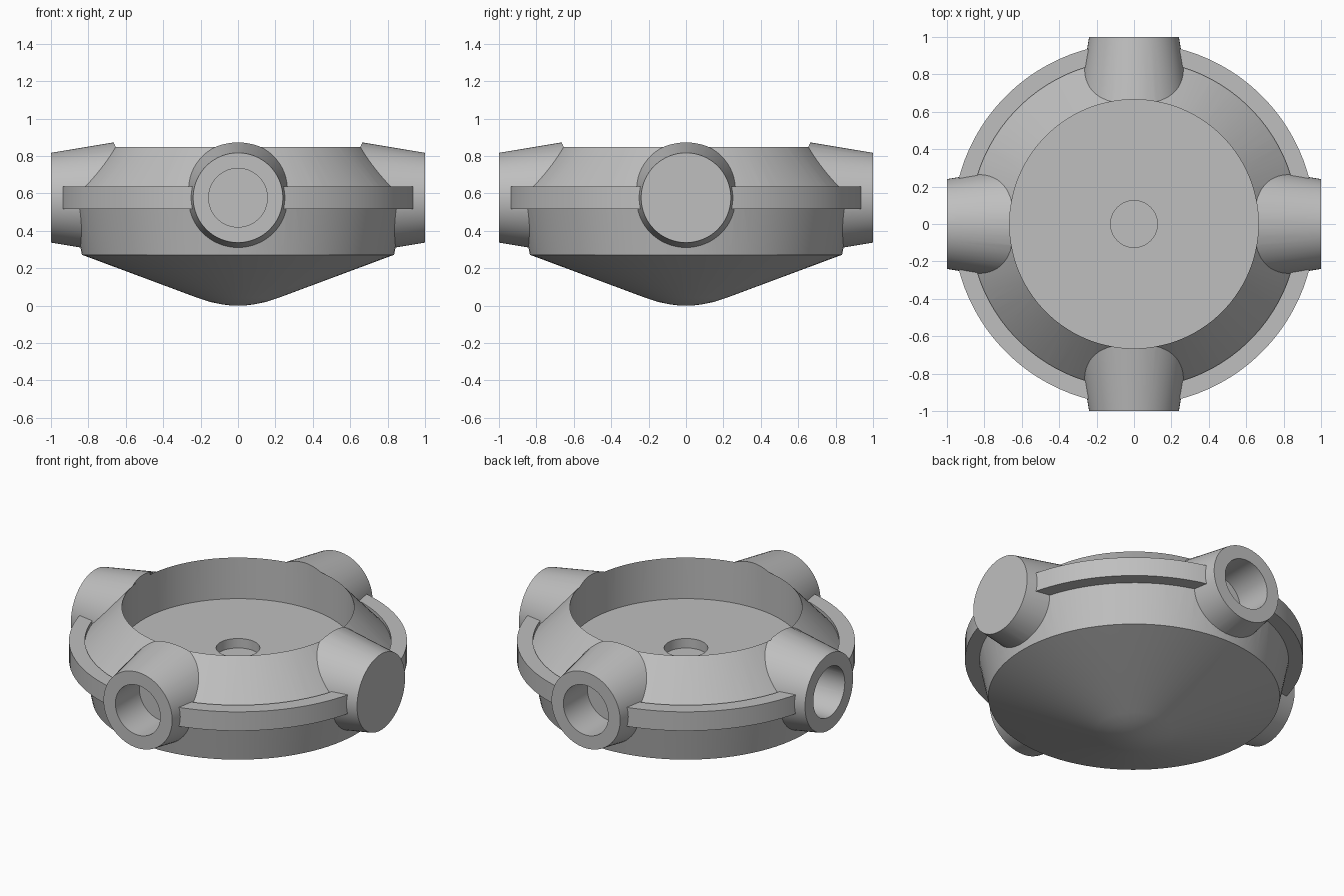
import bpy, bmesh, math
from mathutils import Matrix

cube = bpy.data.objects.get("Cube")
if cube:
    bpy.data.objects.remove(cube, do_unlink=True)

SEGMENTS = 96
AXIS_Z = 0.577

grey = bpy.data.materials.new("plain grey")
grey.use_nodes = True
grey.diffuse_color = (0.52, 0.52, 0.52, 1)
grey.node_tree.nodes["Principled BSDF"].inputs["Base Color"].default_value = grey.diffuse_color


def finish(bm, name):
    bmesh.ops.recalc_face_normals(bm, faces=bm.faces)
    mesh = bpy.data.meshes.new(name)
    bm.to_mesh(mesh)
    bm.free()
    mesh.materials.append(grey)
    obj = bpy.data.objects.new(name, mesh)
    bpy.context.collection.objects.link(obj)
    return obj


def lathe(name, profile, closed=False):
    """Turn an (r, z) profile into a solid: a capped stack of rings or a closed tube."""
    bm = bmesh.new()
    angles = [(i + 0.5) * math.tau / SEGMENTS for i in range(SEGMENTS)]
    rings = [[bm.verts.new((r * math.cos(a), r * math.sin(a), z)) for a in angles]
             for r, z in profile]
    if closed:
        rings.append(rings[0])
    else:
        bm.faces.new(rings[0])
        bm.faces.new(rings[-1])
    for low, high in zip(rings, rings[1:]):
        for i in range(SEGMENTS):
            j = (i + 1) % SEGMENTS
            bm.faces.new((low[i], low[j], high[j], high[i]))
    return finish(bm, name)


def radial_cone(name, turn, inner, outer, r_inner, r_outer):
    """Closed cone along a horizontal spoke between two distances."""
    bm = bmesh.new()
    bmesh.ops.create_cone(bm, cap_ends=True, segments=64, radius1=r_inner,
                          radius2=r_outer, depth=outer - inner)
    place = (Matrix.Rotation(turn, 4, 'Z') @ Matrix.Translation(((inner + outer) / 2, 0, AXIS_Z))
             @ Matrix.Rotation(math.pi / 2, 4, 'Y'))
    bm.transform(place)
    return finish(bm, name)


def combine(target, tool, operation):
    mod = target.modifiers.new(operation.lower(), 'BOOLEAN')
    mod.object, mod.operation, mod.solver = tool, operation, 'MANIFOLD'
    bpy.context.view_layer.objects.active = target
    bpy.ops.object.modifier_apply(modifier=mod.name)
    bpy.data.objects.remove(tool, do_unlink=True)


# Round hull: softened conical bottom, flared wall and tapered shoulder
hull = lathe("hull", [(0.03, 0), (0.08, 0.006), (0.15, 0.02), (0.22, 0.043), (0.835, 0.272),
                      (0.9, 0.59), (0.66, 0.855)])

# Flange band standing slightly proud of the shoulder
band = lathe("flange", [(0.877, 0.516), (0.968, 0.516), (0.968, 0.636), (0.877, 0.636)],
             closed=True)
combine(hull, band, 'UNION')

# Four tapered ports
turns = [i * math.pi / 2 for i in range(4)]
for turn in turns:
    combine(hull, radial_cone("port", turn, 0.5, 1.0, 0.323, 0.24), 'UNION')

# Open bowl, then a shallow centre recess in its floor
combine(hull, lathe("bowl_cutter", [(0.665, 0.59), (0.665, 1.2)]), 'DIFFERENCE')
combine(hull, lathe("recess_cutter", [(0.125, 0.53), (0.125, 0.8)]), 'DIFFERENCE')

# Blind bores in the ports
for turn in turns:
    combine(hull, radial_cone("bore_cutter", turn, 0.76, 1.1, 0.157, 0.157), 'DIFFERENCE')

hull.name = "ported_bowl"
bpy.ops.object.select_all(action='DESELECT')
hull.select_set(True)
bpy.context.view_layer.objects.active = hull
bpy.ops.object.shade_smooth_by_angle(angle=math.radians(25))
